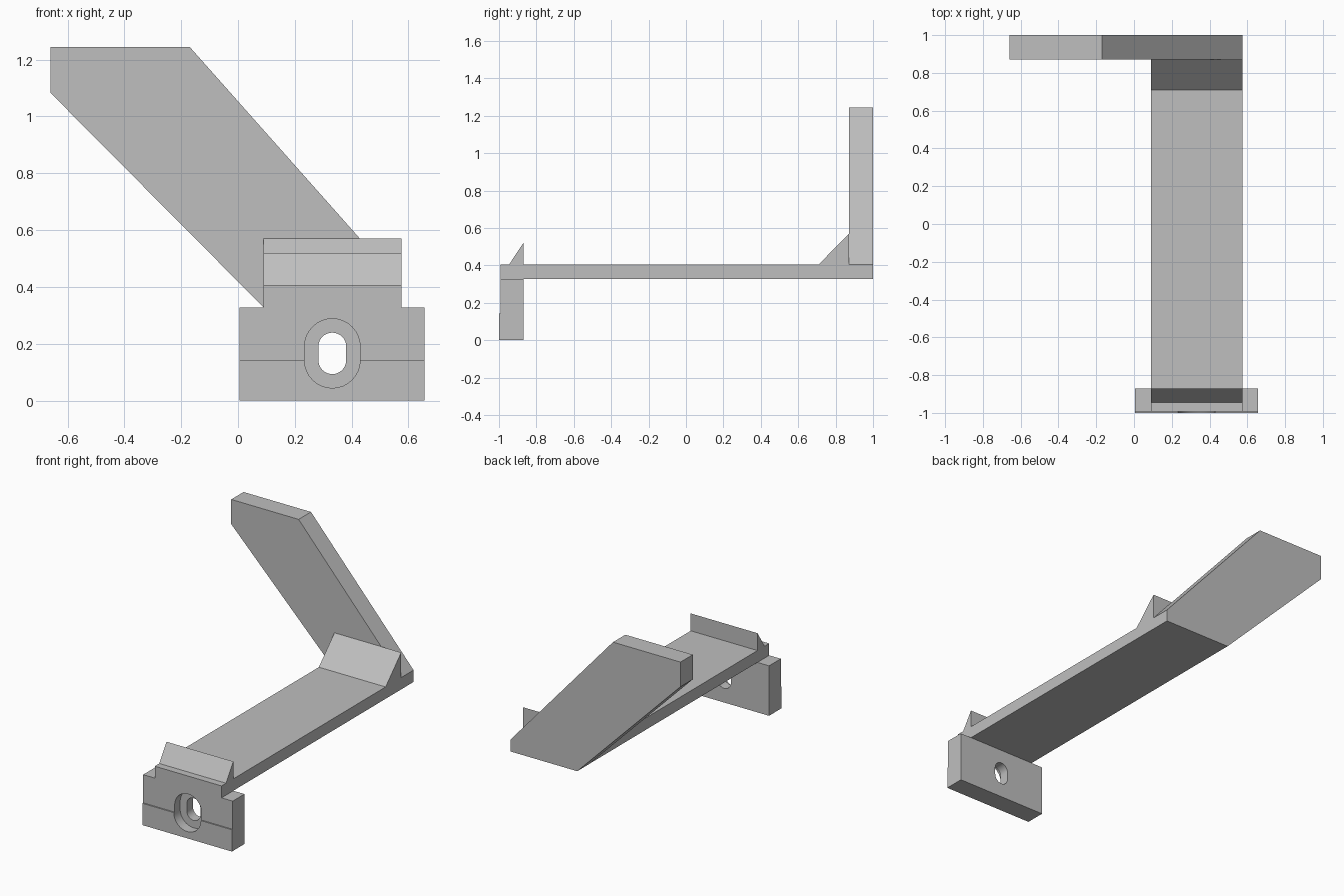
import bpy
import bmesh
import math
from mathutils import Vector

cube = bpy.data.objects.get("Cube")
if cube:
    bpy.data.objects.remove(cube, do_unlink=True)

GREY = (0.52, 0.52, 0.52, 1.0)
grey = bpy.data.materials.new("light grey")
grey.use_nodes = True
grey.diffuse_color = GREY
grey.node_tree.nodes["Principled BSDF"].inputs["Base Color"].default_value = GREY

# Shared dimensions
LEFT, RIGHT = 0.09, 0.575        # shelf sides
FRONT, BACK = -0.992, 1.0        # shelf front, arm back
UNDER, TOP = 0.328, 0.406        # shelf underside and top
ARM_FRONT, PLATE_BACK = 0.872, -0.87


def extrude(name, outline, axis, start, end):
    """Prism from an outline: (x, z) swept along y, or (y, z) swept along x."""
    bm = bmesh.new()
    verts = [bm.verts.new((a, start, b) if axis == "y" else (start, a, b))
             for a, b in outline]
    face = bm.faces.new(verts)
    swept = bmesh.ops.extrude_face_region(bm, geom=[face])["geom"]
    shift = Vector((0, end - start, 0) if axis == "y" else (end - start, 0, 0))
    bmesh.ops.translate(bm, vec=shift,
                        verts=[v for v in swept if isinstance(v, bmesh.types.BMVert)])
    bmesh.ops.recalc_face_normals(bm, faces=bm.faces)
    mesh = bpy.data.meshes.new(name)
    bm.to_mesh(mesh)
    bm.free()
    mesh.materials.append(grey)
    obj = bpy.data.objects.new(name, mesh)
    bpy.context.collection.objects.link(obj)
    return obj


def slot_outline(x, z, radius, half_straight, steps=16):
    """Upright slot with round ends."""
    points = []
    for end in (0, 1):
        for i in range(steps + 1):
            a = math.pi * (end + i / steps)
            offset = half_straight if end == 0 else -half_straight
            points.append((x + radius * math.cos(a), z + offset + radius * math.sin(a)))
    return points


def cut(target, cutter):
    cutter.hide_render = True
    mod = target.modifiers.new("cut", "BOOLEAN")
    mod.operation = "DIFFERENCE"
    mod.solver = "EXACT"
    mod.object = cutter
    bpy.context.view_layer.objects.active = target
    bpy.ops.object.modifier_apply(modifier=mod.name)
    bpy.data.objects.remove(cutter, do_unlink=True)


# Long flat shelf
extrude("shelf", [(FRONT, UNDER), (ARM_FRONT, UNDER), (ARM_FRONT, TOP), (FRONT, TOP)],
        "x", LEFT, RIGHT)

# Slanted arm at the back end
extrude("slanted_arm",
        [(RIGHT, UNDER), (RIGHT, TOP), (-0.17, 1.245), (-0.66, 1.245),
         (-0.66, 1.083), (LEFT, UNDER)],
        "y", ARM_FRONT, BACK)

# Wedge bracing the arm, and the small stop wedge at the front
for name, toe, heel, height in (("rear_wedge", 0.71, ARM_FRONT, 0.57),
                                ("front_wedge", -0.945, PLATE_BACK, 0.52)):
    extrude(name, [(toe, TOP), (heel, TOP), (heel, height)], "x", LEFT, RIGHT)

# Mounting plate with a shallow step across its front
plate = extrude("mounting_plate",
                [(-1, 0), (PLATE_BACK, 0), (PLATE_BACK, UNDER), (FRONT, UNDER),
                 (FRONT, 0.143), (-1, 0.143)],
                "x", 0.006, 0.656)

# Screw slot with a wider recess at the front
SLOT_X, SLOT_Z, STRAIGHT = 0.332, 0.166, 0.024
cut(plate, extrude("recess_cutter", slot_outline(SLOT_X, SLOT_Z, 0.098, STRAIGHT),
                   "y", -1.1, -0.935))
cut(plate, extrude("slot_cutter", slot_outline(SLOT_X, SLOT_Z, 0.049, STRAIGHT),
                   "y", -1.1, -0.8))

# Smooth only the curved slot walls
bpy.ops.object.select_all(action="DESELECT")
plate.select_set(True)
bpy.context.view_layer.objects.active = plate
bpy.ops.object.shade_smooth_by_angle(angle=math.radians(30))
